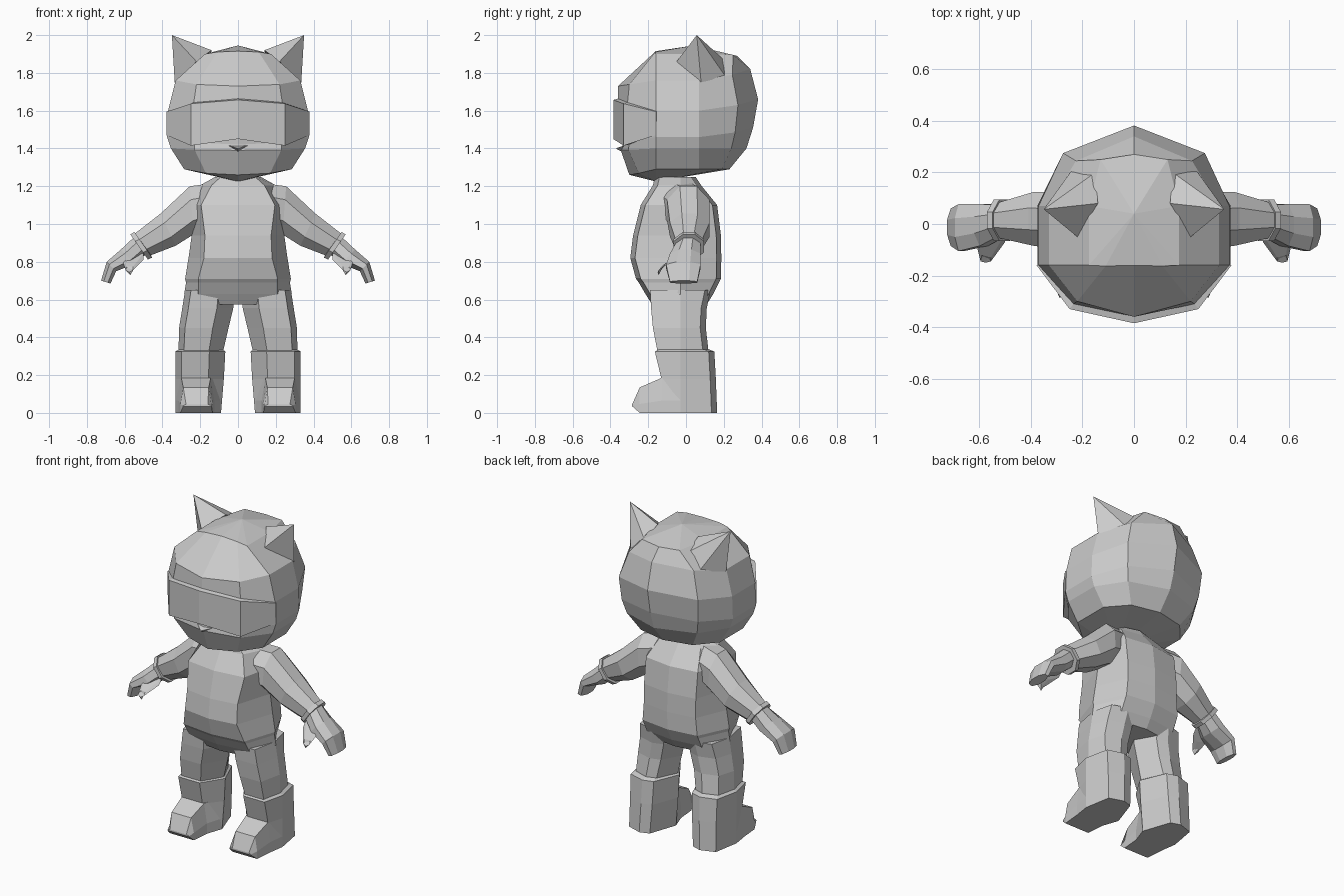
import bpy, bmesh

grey = bpy.data.materials.new("plain_grey")
grey.diffuse_color = (0.6, 0.6, 0.6, 1)


def finish(name, bm, mirror=False):
    bmesh.ops.recalc_face_normals(bm, faces=bm.faces[:])
    me = bpy.data.meshes.new(name)
    bm.to_mesh(me)
    bm.free()
    me.materials.append(grey)
    ob = bpy.data.objects.new(name, me)
    bpy.context.collection.objects.link(ob)
    if mirror:
        mod = ob.modifiers.new("mirror", 'MIRROR')
        mod.use_mirror_merge = False
    return ob


def loft(name, rings, start=None, end=None, mirror=False):
    """Skin closed rings; close each end with a face or a fan to a point."""
    bm = bmesh.new()
    rows = [[bm.verts.new(p) for p in r] for r in rings]
    n = len(rows[0])
    for a, b in zip(rows, rows[1:]):
        for i in range(n):
            j = (i + 1) % n
            bm.faces.new((a[i], a[j], b[j], b[i]))
    for row, tip in ((rows[0], start), (rows[-1], end)):
        if tip:
            t = bm.verts.new(tip)
            for i in range(n):
                bm.faces.new((row[i], row[(i + 1) % n], t))
        else:
            bm.faces.new(row)
    return finish(name, bm, mirror)


def symmetric(half):
    """Ring from centre front to centre back on +x, closed on -x."""
    return half + [(-x, y, z) for x, y, z in reversed(half[1:-1])]


# Head: z front/side/back, side x, front corner x y, front y, back corner x y, back y
head = []
for zf, zs, zb, xs, fx, fy, yf, bx, by, yb in [
        (1.915, 1.90, 1.89, .175, .11, -.163, -.16, .13, .25, .27),
        (1.73, 1.76, 1.82, .33, .22, -.30, -.36, .225, .245, .34),
        (1.655, 1.60, 1.66, .37, .235, -.31, -.36, .275, .275, .382),
        (1.42, 1.46, 1.51, .375, .23, -.30, -.335, .265, .26, .355),
        (1.39, 1.40, 1.40, .355, .23, -.305, -.345, .245, .24, .32),
        (1.26, 1.29, 1.29, .285, .17, -.25, -.30, .18, .19, .23)]:
    head.append(symmetric([
        (0, yf, zf), (fx, fy, .7 * zf + .3 * zs), (xs, -.16, zs),
        (xs, .07, zs), (bx, by, (zs + zb) / 2), (0, yb, zb)]))
loft("head", head, (0, .04, 1.945), (0, -.16, 1.225))

# Visor band wrapped round the face
visor = []
for x, y, top, bottom in [(-.378, -.16, 1.595, 1.47), (-.25, -.33, 1.637, 1.415),
                          (0, -.385, 1.657, 1.45),
                          (.25, -.33, 1.637, 1.415), (.378, -.16, 1.595, 1.47)]:
    visor.append([(x, y, top), (x, y, bottom),
                  (x * .85, y * .85, bottom + .01), (x * .85, y * .85, top + .015)])
loft("visor", visor)

# Nose
loft("nose", [[(-.05, -.33, 1.415), (.05, -.33, 1.415), (0, -.30, 1.36)]],
     end=(0, -.372, 1.40))

# Ears
loft("ears", [[(.22, -.05, 1.86), (.14, .08, 1.92), (.15, .20, 1.87),
               (.24, .21, 1.78), (.335, .08, 1.75)]],
     end=(.35, .057, 2.0), mirror=True)

# Torso: z, front corner x, side x, back corner x, front y, back y
torso = []
for z, fx, xs, bx, yf, yb in [
        (1.25, .09, .12, .09, -.165, .05),
        (1.205, .14, .20, .14, -.175, .08),
        (1.10, .195, .235, .18, -.24, .165),
        (.94, .175, .245, .18, -.28, .185),
        (.82, .18, .262, .18, -.295, .187),
        (.71, .21, .28, .19, -.265, .185),
        (.69, .21, .275, .19, -.25, .175),
        (.63, .21, .285, .19, -.215, .145),
        (.575, .19, .27, .18, -.18, .11)]:
    torso.append(symmetric([(0, yf, z), (fx, yf + .025, z), (xs, -.03, z),
                            (bx, yb - .025, z), (0, yb, z)]))
loft("torso", torso)


def leg_ring(z, xo, xi, yf, yb):
    w = xo - xi
    return [(xo - .12 * w, yf, z), (xi + .32 * w, yf, z), (xi, -.03, z),
            (xi + .25 * w, yb - .02, z), (xi + .5 * w, yb, z),
            (xo - .12 * w, yb - .03, z), (xo, -.03, z)]


# Legs
loft("legs", [leg_ring(*r) for r in [
    (.65, .28, .02, -.19, .13), (.555, .295, .025, -.185, .11),
    (.45, .312, .05, -.175, .105), (.32, .315, .08, -.15, .12)]], mirror=True)

# Boot shafts
loft("boots", [leg_ring(*r) for r in [
    (.335, .315, .08, -.145, .125), (.325, .332, .067, -.165, .15),
    (.18, .33, .075, -.13, .158), (0, .33, .09, -.13, .165)]], mirror=True)

# Boot toes: y, top z, bottom z, outer x, inner x
toes = []
for y, top, low, xo, xi in [(-.03, .19, 0, .33, .09), (-.13, .185, 0, .315, .125),
                            (-.245, .135, 0, .305, .135), (-.285, .045, .035, .29, .14)]:
    mid = low + (top - low) * .35
    toes.append([(xo - .015, y, top), (xi + .02, y, top), (xi, y, mid),
                 (xi, y, low), (xo, y, low), (xo, y, mid)])
loft("boot_toes", toes, mirror=True)


def arm_ring(tx, tz, bx, bz, yf, yb):
    """Eight-sided ring between a top and a bottom point."""
    ring = []
    for t, s in [(0, .3), (0, .7), (.28, 1), (.72, 1),
                 (1, .7), (1, .3), (.72, 0), (.28, 0)]:
        ring.append((tx + (bx - tx) * t, yf + (yb - yf) * s, tz + (bz - tz) * t))
    return ring


# Sleeves with a raised cuff
loft("arms", [arm_ring(*r) for r in [
    (.10, 1.22, .14, .99, -.14, .09), (.255, 1.20, .235, .945, -.10, .125),
    (.41, 1.055, .33, .885, -.085, .125), (.545, .95, .46, .835, -.055, .085),
    (.548, .958, .455, .822, -.065, .095), (.57, .945, .477, .812, -.065, .095)]],
    mirror=True)

# Hands
loft("hands", [arm_ring(*r) for r in [
    (.54, .94, .475, .85, -.045, .075), (.62, .865, .545, .79, -.085, .077),
    (.695, .80, .645, .75, -.105, .077), (.725, .70, .675, .685, -.085, .06)]],
    mirror=True)

# Thumbs
loft("thumbs", [[(.50, -.04, .845), (.60, -.05, .845), (.61, -.085, .80),
                 (.55, -.10, .79), (.50, -.07, .81)],
                [(.555, -.13, .775), (.59, -.12, .775), (.595, -.145, .755),
                 (.575, -.15, .745), (.555, -.145, .755)]],
     end=(.57, -.145, .73), mirror=True)
